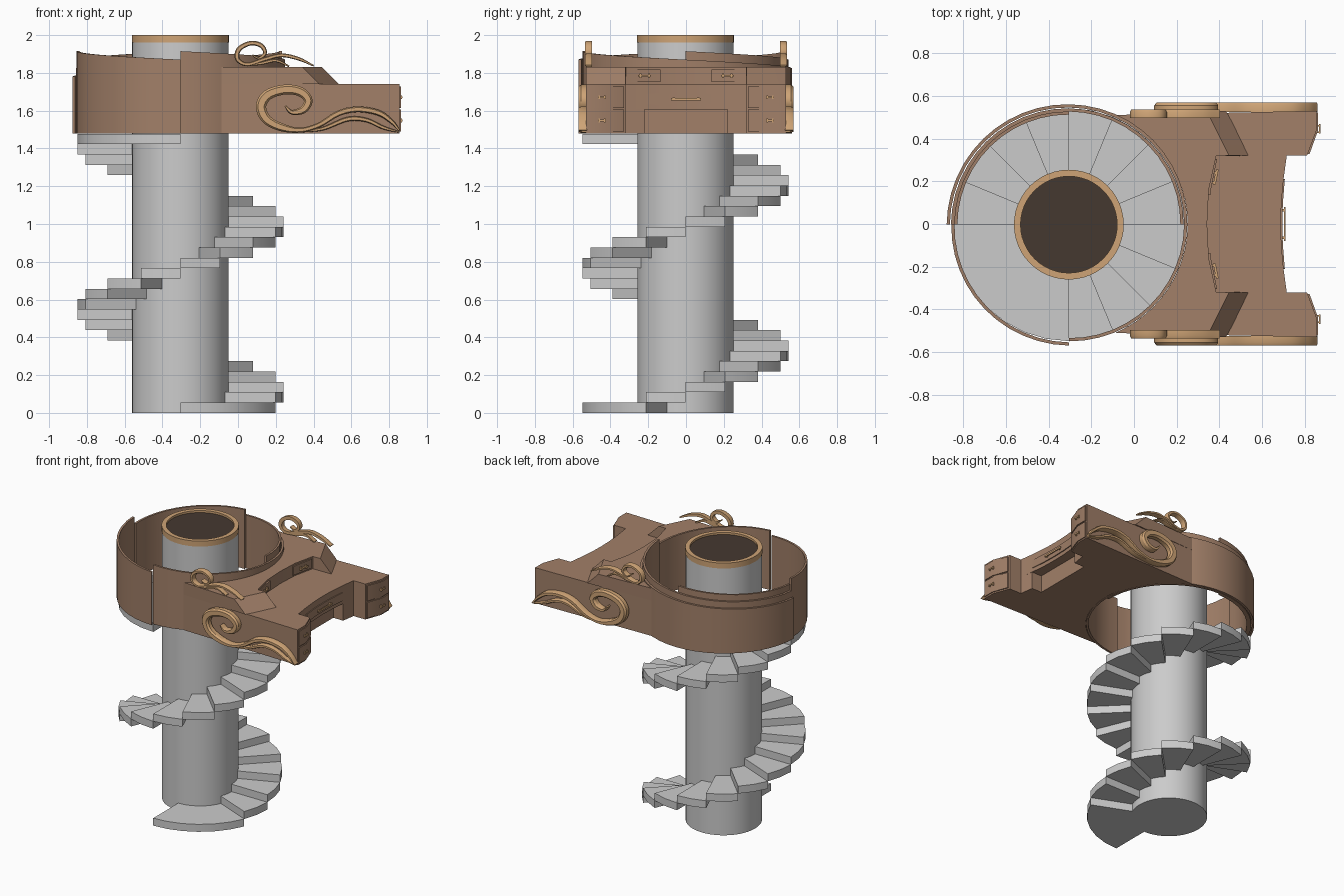
import bpy, bmesh
from math import sin, cos, radians
from mathutils import Vector

if "Cube" in bpy.data.objects:
    bpy.data.objects.remove(bpy.data.objects["Cube"])

CX, CY = -0.305, -0.003          # spiral axis
RISE = 1.477 / 27
Z0, ZD, ZT = 1.48, 1.74, 1.83    # desk bottom, writing level, shelf level


def material(name, rgb):
    m = bpy.data.materials.new(name)
    m.diffuse_color = (*rgb, 1)
    m.use_nodes = True
    m.node_tree.nodes["Principled BSDF"].inputs["Base Color"].default_value = m.diffuse_color
    return m


WOOD = material("wood", (0.36, 0.215, 0.14))
GOLD = material("gilt", (0.62, 0.37, 0.18))
DARK = material("dark", (0.06, 0.04, 0.03))


def loft(name, rings, mat=None, caps=True, closed=False, smooth=True):
    """Join equal-length point loops into a solid."""
    bm = bmesh.new()
    vs = [[bm.verts.new(p) for p in r] for r in rings]
    n = len(vs[0])
    pairs = list(zip(vs, vs[1:])) + ([(vs[-1], vs[0])] if closed else [])
    for a, b in pairs:
        for i in range(n):
            j = (i + 1) % n
            bm.faces.new((a[i], a[j], b[j], b[i]))
    if caps and not closed:
        bm.faces.new(vs[0])
        bm.faces.new(vs[-1])
    bmesh.ops.recalc_face_normals(bm, faces=bm.faces)
    me = bpy.data.meshes.new(name)
    bm.to_mesh(me)
    bm.free()
    ob = bpy.data.objects.new(name, me)
    bpy.context.collection.objects.link(ob)
    if mat:
        me.materials.append(mat)
    if smooth:
        bpy.ops.object.select_all(action='DESELECT')
        ob.select_set(True)
        bpy.context.view_layer.objects.active = ob
        bpy.ops.object.shade_smooth_by_angle(angle=radians(30))
    return ob


def prism(name, pts, z0, z1, mat=None, top=None):
    return loft(name, [[(x, y, z0) for x, y in pts],
                       [(x, y, z1) for x, y in (top or pts)]], mat)


def arc(r, a0, a1, n):
    return [(CX + r * cos(radians(a0 + (a1 - a0) * i / n)),
             CY + r * sin(radians(a0 + (a1 - a0) * i / n))) for i in range(n + 1)]


def box(name, x0, x1, y0, y1, z0, z1, mat):
    return prism(name, [(x0, y0), (x1, y0), (x1, y1), (x0, y1)], z0, z1, mat)


def mirrored(half):
    """Complete an outline from its +y half."""
    return half + [(x, -y) for x, y in reversed(half)]


# Column with gilt collar and dark top
prism("column", arc(0.255, 0, 352.5, 47), 0, 1.96)
loft("column_collar", [[(CX + r * cos(radians(a)), CY + r * sin(radians(a)), z)
                        for r, z in ((0.257, 1.96), (0.257, 2), (0.226, 2), (0.226, 1.96))]
                       for a in [i * 7.5 for i in range(48)]], GOLD, closed=True)
prism("column_top", arc(0.228, 0, 352.5, 47), 1.955, 1.985, DARK)

# Spiral steps, with a wide first step and a wide landing
for i in range(27):
    a0, a1 = -45 + 22.5 * i, -22.5 + 22.5 * i
    if i == 0:
        a0 = -90
    if i == 26:
        a0, a1 = 180, 270
    n = round((a1 - a0) / 11.25)
    prism(f"step_{i + 1:02d}", arc(0.25, a0, a1, n) + arc(0.545, a1, a0, n),
          i * RISE, (i + 1) * RISE)


# Overlapping curved parapet walls, each spiralling down and outward
def parapet(name, a0, a1, r0, r1, t=0.015):
    n = round((a1 - a0) / 7.5)
    rings = []
    for i in range(n + 1):
        f = i / n
        a = radians(a0 + (a1 - a0) * f)
        r = r0 + (r1 - r0) * f
        zt = 1.915 - 0.0005 * (a1 - a0) * f
        rings.append([(CX + q * cos(a), CY + q * sin(a), z)
                      for q, z in ((r, Z0), (r, zt), (r - t, zt), (r - t, Z0))])
    loft(name, rings, WOOD)


parapet("parapet_landing", 180, 270, 0.55, 0.566)
parapet("parapet_outer", 270, 540, 0.546, 0.572)
parapet("parapet_middle", 0, 180, 0.537, 0.552)
parapet("parapet_inner", 90, 180, 0.53, 0.537)

# Desk body: curved back, two arms, concave middle
back = arc(0.556, 0, 67, 16)
tip = [(0.855, 0.53), (0.855, 0.44), (0.81, 0.32)]
front = [(0.715, 0.32), (0.70, 0.21), (0.69, 0.1), (0.687, 0)]


def ring_outline(half):
    """Closed outline: +y half then -y half, dropping doubled centre points."""
    return half + [(x, -y) for x, y in reversed(half[1:-1])]


def body(half_front):
    half = [(CX + 0.556, 0)] + back[1:] + half_front
    return ring_outline(half)


prism("desk_base", body(tip + [front[0], (0.70, 0.22), (0.62, 0.22), (0.62, 0)]),
      Z0, 1.605, WOOD)
prism("desk_middle", body(tip + front), 1.605, ZD, WOOD)

# Raised shelf with sloping shoulders
inner = [(0.385, 0.318), (0.35, 0.16), (0.342, 0)]
prism("desk_shelf", body([(0.43, 0.53), (0.46, 0.475), (0.535, 0.32)] + inner), ZD, ZT, WOOD,
      top=body([(0.34, 0.53), (0.375, 0.46), (0.445, 0.32)] + inner))

# Drawers and handles
c = 0.007
for s, side in ((1, "left"), (-1, "right")):
    for k, (z0, z1) in enumerate(((1.49, 1.605), (1.615, 1.727))):
        p = [(0.84, 0.522), (0.855 + c, 0.522), (0.855 + c, 0.44), (0.815 + c, 0.328), (0.80, 0.328)]
        prism(f"arm_drawer_{side}_{k}", [(x, s * y) for x, y in p], z0, z1, WOOD)
        zc = (z0 + z1) / 2
        y = s * 0.445
        box(f"arm_handle_{side}_{k}", 0.866, 0.872, y - 0.022, y + 0.022, zc - 0.005, zc + 0.005, GOLD)
        for d in (-0.015, 0.015):
            box(f"arm_handle_post_{side}_{k}", 0.85, 0.868, y + d - 0.004, y + d + 0.004,
                zc - 0.01, zc + 0.01, GOLD)
    p = [(0.345, 0.135), (0.35 + c, 0.135), (0.353 + c, 0.16), (0.382 + c, 0.305), (0.37, 0.305)]
    prism(f"shelf_drawer_{side}", [(x, s * y) for x, y in p], 1.752, 1.818, WOOD)
    p = [(0.37, 0.185), (0.382, 0.185), (0.396, 0.255), (0.384, 0.255)]
    prism(f"shelf_handle_{side}", [(x, s * y) for x, y in p], 1.78, 1.79, GOLD)
    for y in (0.195, 0.24):
        x = 0.365 + (y - 0.16) * 0.2
        box(f"shelf_handle_post_{side}", x - 0.01, x + 0.012, s * y - 0.005, s * y + 0.005,
            1.773, 1.797, GOLD)
p = [(0.699 + c, 0.21), (0.69 + c, 0.1), (0.687 + c, 0)]
prism("centre_drawer", ring_outline([(0.67, 0)] + [(0.67, 0.21)] + p), 1.632, 1.692, WOOD)
box("centre_handle", 0.703, 0.71, -0.08, 0.08, 1.655, 1.667, GOLD)
for y in (-0.065, 0.065):
    box("centre_handle_post", 0.685, 0.706, y - 0.006, y + 0.006, 1.653, 1.669, GOLD)


# Gilt scrolls: smooth tapering ribbons in the x-z plane
def scroll(name, pts, y0, y1):
    P = [Vector(p) for p in pts]
    P = [2 * P[0] - P[1]] + P + [2 * P[-1] - P[-2]]
    path = []
    for i in range(1, len(P) - 2):
        a, b, d, e = P[i - 1:i + 3]
        for k in range(6):
            t = k / 6
            path.append(0.5 * (2 * b + (d - a) * t + (2 * a - 5 * b + 4 * d - e) * t * t
                               + (3 * b - a - 3 * d + e) * t ** 3))
    path.append(P[-2])
    mid = y0 + (y1 - y0) * 0.7
    rings = []
    for i, q in enumerate(path):
        d = path[min(i + 1, len(path) - 1)] - path[max(i - 1, 0)]
        nx, nz = Vector((-d.z and -d.y, d.x)).normalized() if d.z else Vector((-d.y, d.x)).normalized()
        h = max(q.z, 0.006) / 2
        rings.append([(q.x + nx * h * f, y, q.y + nz * h * f)
                      for f, y in ((-1, y0), (-1, mid), (-0.6, y1), (0.6, y1), (1, mid), (1, y0))])
    loft(name, rings, GOLD)


big = [(.25, 1.625, .01), (.285, 1.592, .025), (.345, 1.605, .04), (.372, 1.655, .045),
       (.33, 1.70, .05), (.25, 1.712, .052), (.16, 1.685, .055), (.122, 1.625, .055),
       (.15, 1.555, .05), (.23, 1.512, .042), (.33, 1.497, .026), (.43, 1.525, .026),
       (.53, 1.585, .03), (.63, 1.607, .03), (.74, 1.59, .03), (.81, 1.545, .022), (.855, 1.495, .01)]
low = [(.33, 1.488, .008), (.45, 1.505, .018), (.58, 1.555, .024), (.68, 1.55, .022),
       (.77, 1.51, .018), (.85, 1.488, .008)]
crest = [(.075, 1.895, .008), (.11, 1.878, .014), (.143, 1.905, .02), (.122, 1.945, .024),
         (.065, 1.957, .024), (.005, 1.925, .026), (-.002, 1.872, .024), (.05, 1.845, .02),
         (.14, 1.872, .02), (.23, 1.893, .02), (.32, 1.875, .018), (.40, 1.838, .008)]
crest_low = [(.02, 1.84, .01), (.12, 1.85, .016), (.2, 1.865, .016), (.27, 1.835, .008)]
for s, side in ((1, "back"), (-1, "front")):
    scroll(f"side_scroll_{side}", big, s * 0.525, s * 0.568)
    scroll(f"side_scroll_lower_{side}", low, s * 0.525, s * 0.556)
    scroll(f"crest_scroll_{side}", crest, s * 0.497, s * 0.535)
    scroll(f"crest_scroll_lower_{side}", crest_low, s * 0.497, s * 0.53)
